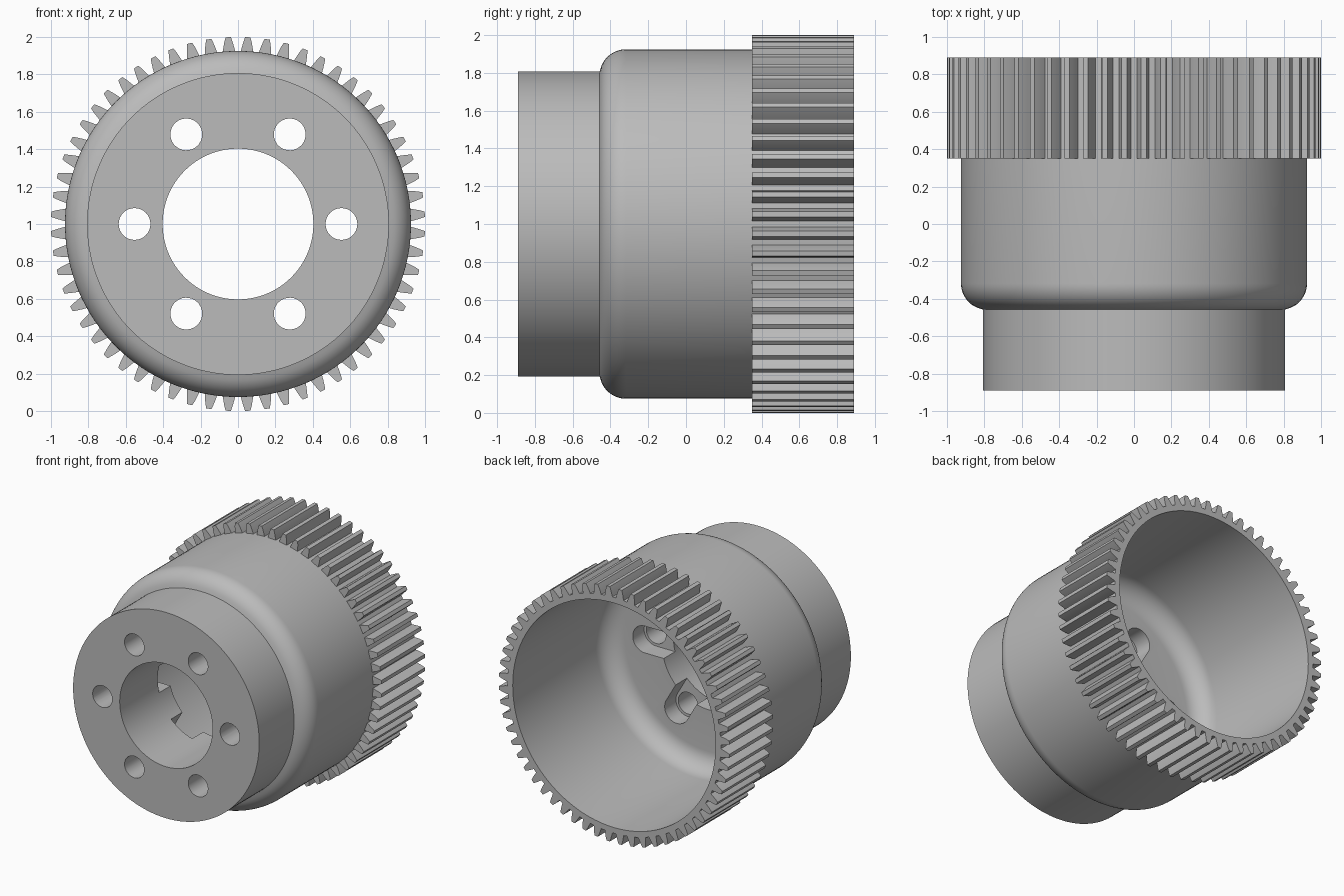
import bpy
import bmesh
from math import sin, cos, pi, radians
from mathutils import Matrix, Vector

if "Cube" in bpy.data.objects:
    bpy.data.objects.remove(bpy.data.objects["Cube"], do_unlink=True)

CENTRE_Z = 1.0
BACK, FRONT, GEAR_START = 0.89, -0.89, 0.35
FLOOR, SLOT_BOTTOM = -0.28, -0.42
HOLE_RING, TEETH = 0.553, 60

steel = bpy.data.materials.new("plain_grey")
steel.use_nodes = True
grey = (0.5, 0.5, 0.5, 1)
steel.diffuse_color = grey
steel.node_tree.nodes["Principled BSDF"].inputs["Base Color"].default_value = grey


def finish(bm, name):
    """Turn a bmesh, centred on the y axis, into a named object."""
    bmesh.ops.recalc_face_normals(bm, faces=bm.faces)
    mesh = bpy.data.meshes.new(name)
    bm.to_mesh(mesh)
    bm.free()
    mesh.materials.append(steel)
    obj = bpy.data.objects.new(name, mesh)
    obj.location.z = CENTRE_Z
    bpy.context.collection.objects.link(obj)
    return obj


def arc(cx, cy, r, start, end, steps):
    angles = [radians(start + (end - start) * i / steps) for i in range(steps + 1)]
    return [(cx + r * cos(a), cy + r * sin(a)) for a in angles]


def prism(bm, outline, y0, y1, turn):
    """Extrude an (x, z) outline along y, turned about the y axis."""
    rot = Matrix.Rotation(turn, 3, 'Y')
    ends = [[bm.verts.new(rot @ Vector((x, y, z))) for x, z in outline] for y in (y0, y1)]
    bm.faces.new(ends[0])
    bm.faces.new(ends[1])
    n = len(outline)
    for i in range(n):
        j = (i + 1) % n
        bm.faces.new((ends[0][i], ends[0][j], ends[1][j], ends[1][i]))


def lathe(profile, name, sides=128):
    """Revolve a closed (radius, y) profile about the y axis."""
    bm = bmesh.new()
    rings = [[bm.verts.new((r * cos(2 * pi * k / sides), y, r * sin(2 * pi * k / sides)))
              for r, y in profile] for k in range(sides)]
    for k in range(sides):
        a, b = rings[k], rings[(k + 1) % sides]
        for i in range(len(profile)):
            j = (i + 1) % len(profile)
            bm.faces.new((a[i], a[j], b[j], b[i]))
    return finish(bm, name)


def ring_cutter(name, outline, y0, y1):
    bm = bmesh.new()
    for k in range(6):
        prism(bm, outline, y0, y1, k * pi / 3)
    obj = finish(bm, name)
    obj.hide_render = True
    return obj


def select_only(obj):
    bpy.ops.object.select_all(action='DESELECT')
    obj.select_set(True)
    bpy.context.view_layer.objects.active = obj


# Hub shell: flange, rounded shoulder, cup wall, cavity and centre bore
profile = [(0.403, FRONT), (0.807, FRONT), (0.807, -0.458)]
profile += arc(0.785, -0.318, 0.14, -75, 0, 10)
profile += [(0.925, GEAR_START), (0.925, BACK), (0.88, BACK)]
profile += arc(0.73, FLOOR + 0.15, 0.15, 0, -90, 10)
profile += [(0.403, FLOOR)]
hub = lathe(profile, "hub_shell")

# Bolt holes, and wider slots behind them that open into the bore
slot = arc(HOLE_RING, 0, 0.105, -90, 90, 20) + [(0.34, 0.105), (0.34, -0.105)]
hole = arc(HOLE_RING, 0, 0.085, 0, 348.75, 31)
cutters = [ring_cutter("slot_cutter", slot, SLOT_BOTTOM, -0.05),
           ring_cutter("bolt_hole_cutter", hole, FRONT - 0.1, FLOOR - 0.06)]
select_only(hub)
for cutter in cutters:
    mod = hub.modifiers.new(cutter.name, 'BOOLEAN')
    mod.operation = 'DIFFERENCE'
    mod.solver = 'EXACT'
    mod.object = cutter
    bpy.ops.object.modifier_apply(modifier=mod.name)
for cutter in cutters:
    bpy.data.objects.remove(cutter, do_unlink=True)

# Gear teeth around the open end
flank = [(0.915, 0.035), (0.945, 0.029), (0.975, 0.022), (1.0, 0.014)]
tooth = flank + [(r, -w) for r, w in reversed(flank)]
bm = bmesh.new()
for k in range(TEETH):
    prism(bm, tooth, GEAR_START, BACK, (k + 0.5) * 2 * pi / TEETH)
teeth = finish(bm, "gear_teeth")

for obj, angle in ((hub, 30), (teeth, 20)):
    select_only(obj)
    bpy.ops.object.shade_smooth_by_angle(angle=radians(angle))
